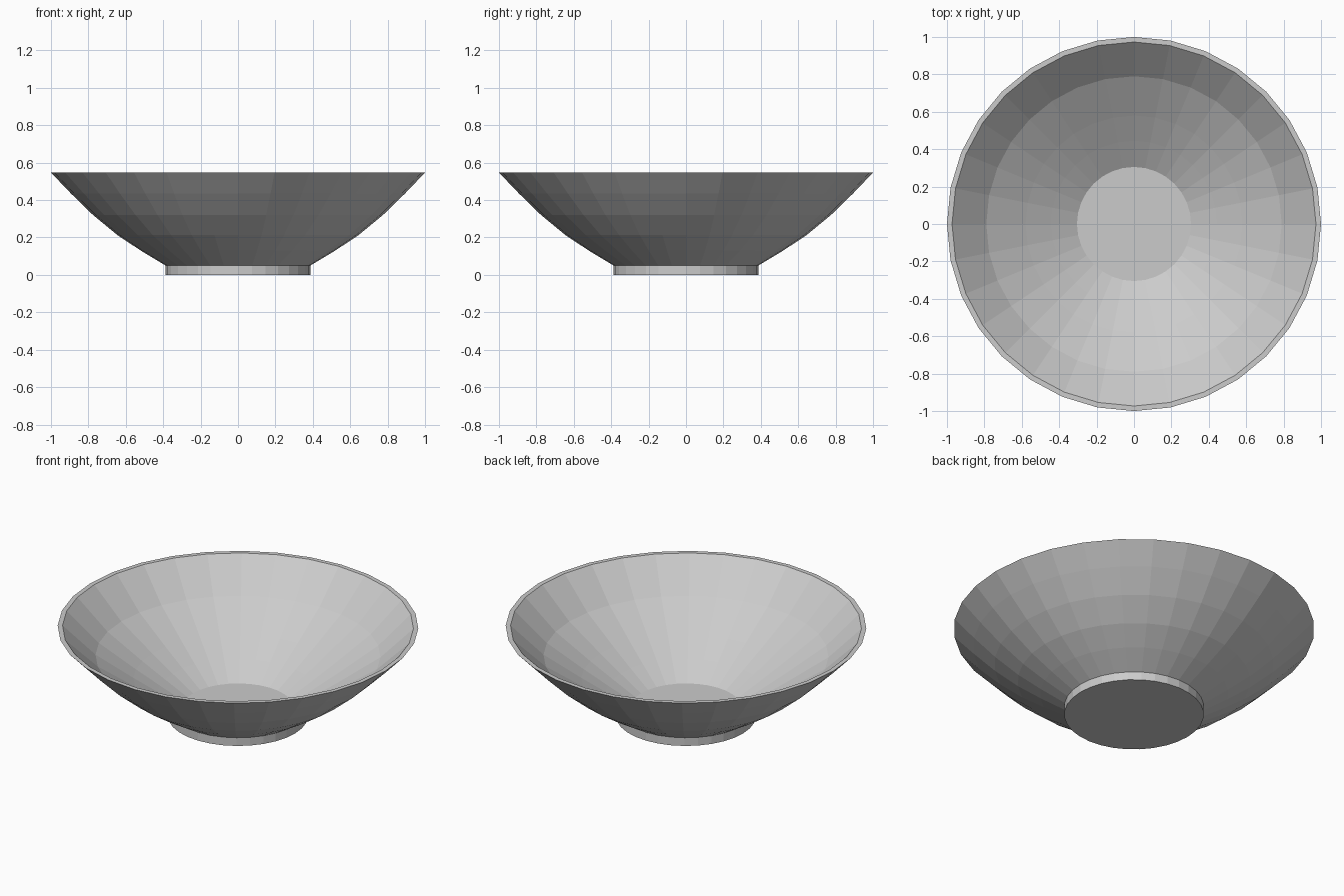
import bpy, bmesh
from math import tau
from mathutils import Matrix, Vector

if "Cube" in bpy.data.objects:
    bpy.data.objects.remove(bpy.data.objects["Cube"])

SIDES = 32


def lathe(name, profile):
    """Revolve an (r, z) profile around z, starting and ending on the axis."""
    bm = bmesh.new()
    verts = [bm.verts.new((r, 0, z)) for r, z in profile]
    edges = [bm.edges.new(pair) for pair in zip(verts, verts[1:])]
    bmesh.ops.spin(bm, geom=verts + edges, cent=(0, 0, 0), axis=(0, 0, 1),
                   angle=tau, steps=SIDES, use_merge=False, use_duplicate=False)
    bmesh.ops.remove_doubles(bm, verts=bm.verts[:], dist=0.0005)
    bmesh.ops.recalc_face_normals(bm, faces=bm.faces[:])
    mesh = bpy.data.meshes.new(name)
    bm.to_mesh(mesh)
    bm.free()
    obj = bpy.data.objects.new(name, mesh)
    bpy.context.collection.objects.link(obj)
    return obj


# Foot and outer wall, from the base centre up to the rim
outside = [(0, 0), (0.387, 0), (0.387, 0.05), (0.52, 0.13), (0.645, 0.213),
           (0.775, 0.32), (0.893, 0.435), (1.0, 0.547)]
# Inner wall, from the rim down to the floor centre
inside = [(0.973, 0.547), (0.79, 0.37), (0.58, 0.23), (0.445, 0.145),
          (0.305, 0.06), (0, 0.06)]

lathe("bowl", outside + inside)
